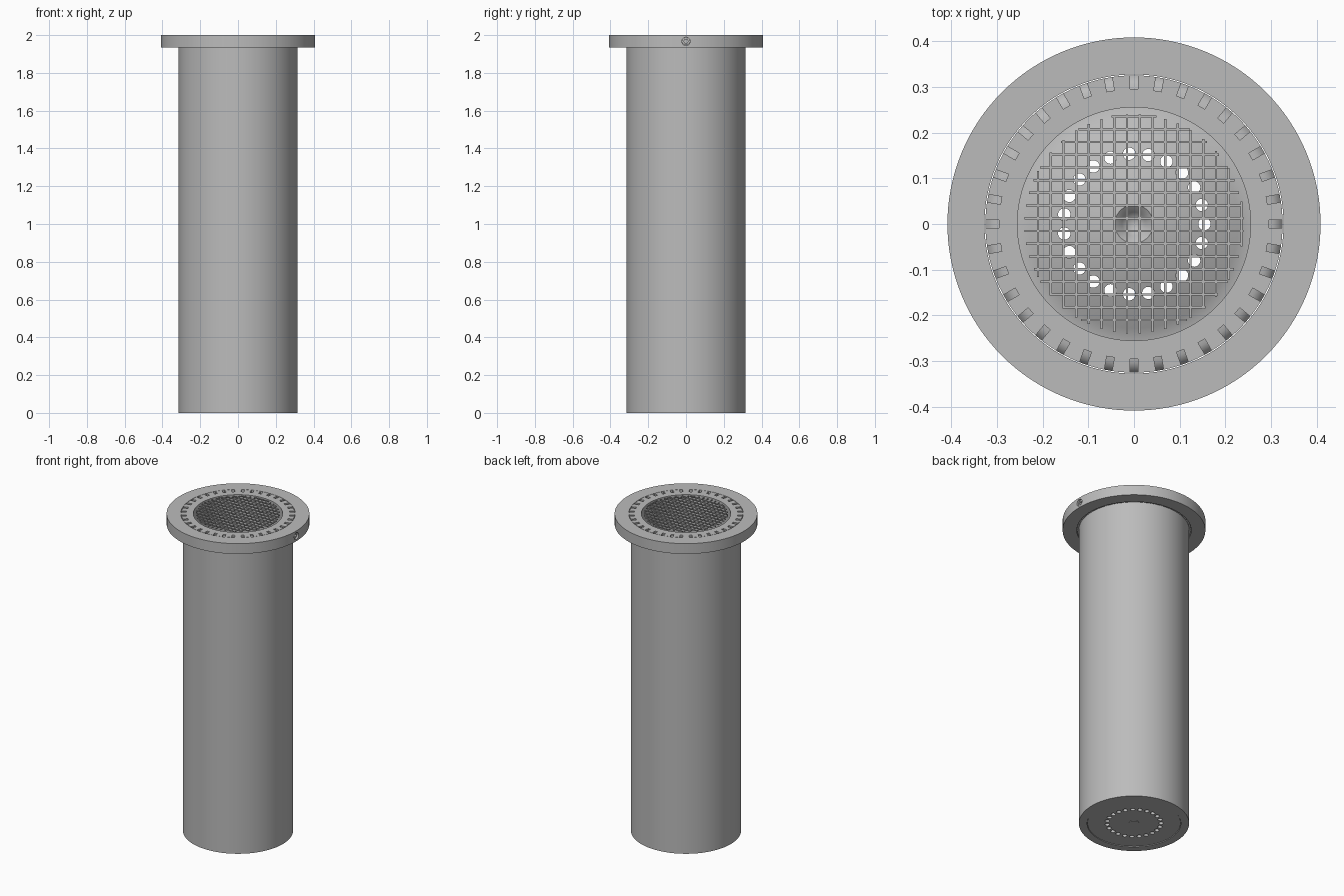
import bpy, bmesh, math
from mathutils import Matrix, Vector

old = bpy.data.objects.get("Cube")
if old:
    bpy.data.objects.remove(old, do_unlink=True)

grey = bpy.data.materials.new("plain grey")
grey.use_nodes = True
grey.diffuse_color = (0.5, 0.5, 0.5, 1)
grey.node_tree.nodes["Principled BSDF"].inputs["Base Color"].default_value = (0.5, 0.5, 0.5, 1)


def make(name, bm):
    bmesh.ops.recalc_face_normals(bm, faces=bm.faces)
    me = bpy.data.meshes.new(name)
    bm.to_mesh(me)
    bm.free()
    me.materials.append(grey)
    ob = bpy.data.objects.new(name, me)
    bpy.context.collection.objects.link(ob)
    return ob


def lathe(name, profile, steps=128):
    """Spin a closed (radius, height) outline around z."""
    bm = bmesh.new()
    vs = [bm.verts.new((r, 0, z)) for r, z in profile]
    es = [bm.edges.new((a, b)) for a, b in zip(vs, vs[1:] + vs[:1])]
    bmesh.ops.spin(bm, geom=vs + es, axis=(0, 0, 1), cent=(0, 0, 0),
                   angle=math.tau, steps=steps, use_duplicate=False)
    bmesh.ops.remove_doubles(bm, verts=bm.verts, dist=1e-5)
    loose = [e for e in bm.edges if not e.link_faces]
    bmesh.ops.delete(bm, geom=loose, context='EDGES')
    return make(name, bm)


def prism(bm, outline, width, angle):
    """Extrude a (radius, height) outline sideways, then turn it about z."""
    turn = Matrix.Rotation(angle, 3, 'Z')
    a, b = [[bm.verts.new(turn @ Vector((r, s * width / 2, z))) for r, z in outline]
            for s in (-1, 1)]
    bm.faces.new(a)
    bm.faces.new(b[::-1])
    for i in range(len(a)):
        j = (i + 1) % len(a)
        bm.faces.new((a[i], b[i], b[j], a[j]))


def cylinder(bm, radius, depth, matrix, sides=24):
    bmesh.ops.create_cone(bm, cap_ends=True, segments=sides, radius1=radius,
                          radius2=radius, depth=depth, matrix=matrix)


def cut(ob, cutter):
    mod = ob.modifiers.new("cut", 'BOOLEAN')
    mod.object = cutter
    mod.solver = 'EXACT'
    bpy.context.view_layer.objects.active = ob
    bpy.ops.object.modifier_apply(modifier=mod.name)
    bpy.data.objects.remove(cutter, do_unlink=True)


def smooth(ob):
    bpy.ops.object.select_all(action='DESELECT')
    ob.select_set(True)
    bpy.context.view_layer.objects.active = ob
    bpy.ops.object.shade_smooth_by_angle(angle=math.radians(30))


# Tube with a slightly wider collar at the top and a seat for the base disc
tube = lathe("tube", [(0.268, 0), (0.315, 0), (0.315, 1.94), (0.325, 1.94), (0.325, 2),
                      (0.255, 2), (0.255, 0.03), (0.268, 0.03)])

# Ring of slots with curved floors, plus small notches under the collar
slots = bmesh.new()
SLOTS = 36
floor = [(0.295 + 0.035 * math.sin(t), 1.95 + 0.04 * math.cos(t))
         for t in (math.pi / 2 * i / 6 for i in range(7))]
for i in range(SLOTS):
    angle = math.tau * i / SLOTS
    prism(slots, [(0.335, 2.01), (0.295, 2.01)] + floor, 0.017, angle)
    prism(slots, [(0.317, 1.93), (0.335, 1.93), (0.335, 1.944), (0.317, 1.944)], 0.017, angle)
cut(tube, make("slot_cutter", slots))
smooth(tube)

# Flange around the collar, with a hole in its side
flange = lathe("flange", [(0.327, 1.935), (0.408, 1.935), (0.408, 2), (0.327, 2)])
SIDE = Matrix.Translation((0.408, 0, 1.967)) @ Matrix.Rotation(math.pi / 2, 4, 'Y')
hole = bmesh.new()
cylinder(hole, 0.022, 0.1, SIDE, 32)
cut(flange, make("side_hole_cutter", hole))
smooth(flange)

# Set screw with a hexagonal socket
screw_bm = bmesh.new()
cylinder(screw_bm, 0.0205, 0.05, SIDE @ Matrix.Translation((0, 0, -0.036)), 32)
screw = make("set_screw", screw_bm)
socket = bmesh.new()
cylinder(socket, 0.012, 0.04, SIDE @ Matrix.Translation((0, 0, -0.01)), 6)
cut(screw, make("socket_cutter", socket))
smooth(screw)

# Domed base disc with a central dimple and a ring of drain holes
dome = [(0.255 - 0.213 * t, 0.025 + 0.075 * math.sin(t * 1.3) / math.sin(1.3))
        for t in (i / 8 for i in range(9))]
base = lathe("base_disc", [(0, 0.003), (0.266, 0.003), (0.266, 0.025)] + dome
             + [(0.026, 0.088), (0, 0.045)])
drains = bmesh.new()
DRAINS = 23
for i in range(DRAINS):
    a = math.tau * i / DRAINS
    cylinder(drains, 0.0135, 0.4,
             Matrix.Translation((0.154 * math.cos(a), 0.154 * math.sin(a), 0.05)))
cut(base, make("drain_cutter", drains))
smooth(base)

# Centre plug under the base
plug_bm = bmesh.new()
cylinder(plug_bm, 0.03, 0.01, Matrix.Translation((0, 0, 0.005)), 32)
smooth(make("centre_plug", plug_bm))

# Wire screen: crossed bars trimmed to a round outline
screen = bmesh.new()
PITCH, WIRE, REACH = 0.0278, 0.005, 0.24
for k in range(-8, 9):
    offset = 0.0125 + k * PITCH
    if abs(offset) >= REACH:
        continue
    length = 2 * math.sqrt(REACH ** 2 - offset ** 2)
    for turn in (0, 1):
        place = (offset, 0, 1.9975) if turn else (0, offset, 1.9975)
        size = (WIRE, length, WIRE) if turn else (length, WIRE, WIRE)
        bmesh.ops.create_cube(screen, size=1, matrix=Matrix.Translation(place)
                              @ Matrix.Diagonal((*size, 1)))
make("wire_screen", screen)
